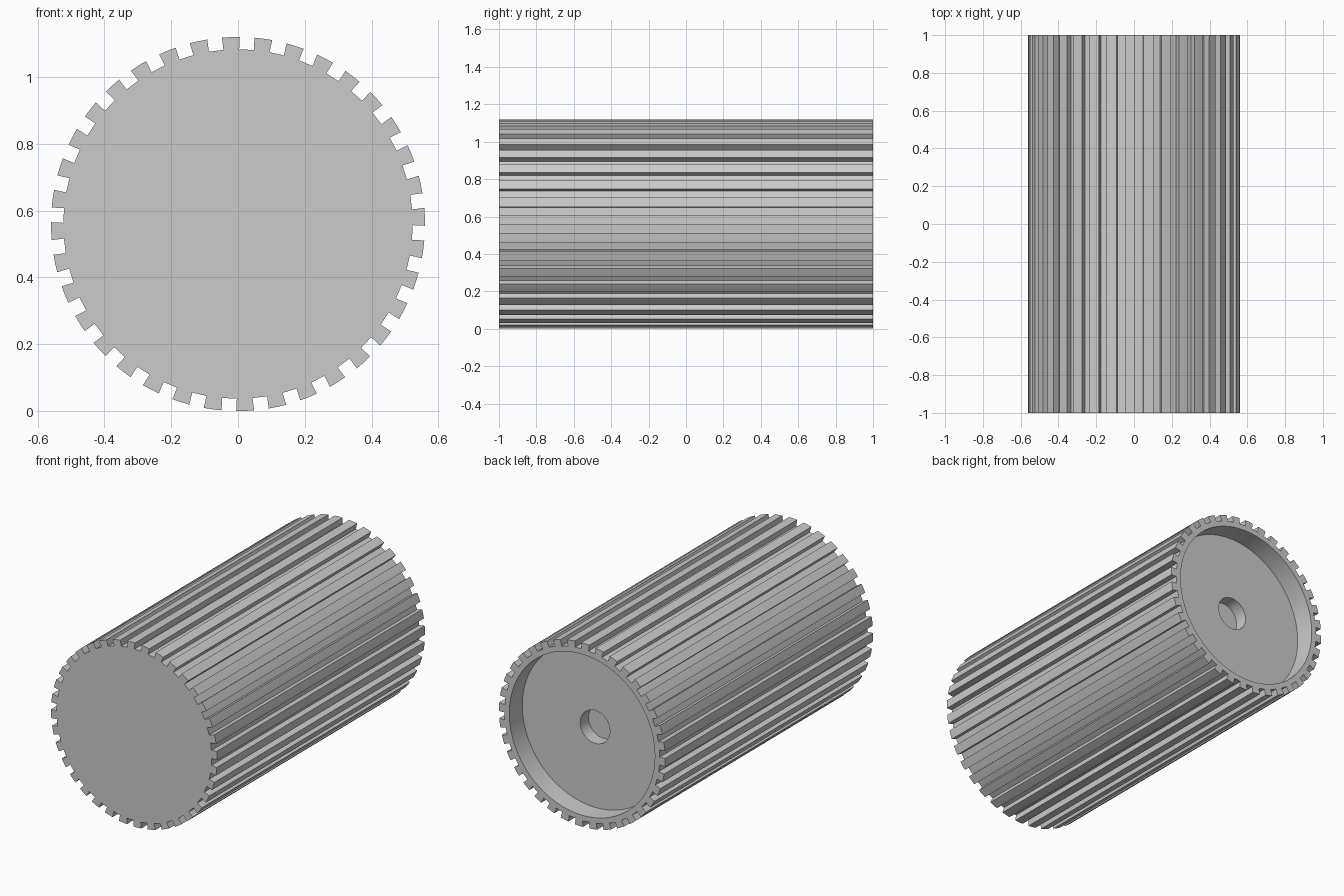
import bpy, bmesh
from math import radians, cos, sin, asin

if "Cube" in bpy.data.objects:
    bpy.data.objects.remove(bpy.data.objects["Cube"])

TEETH = 36
TIP, ROOT = 0.56, 0.523          # radii of tooth tips and groove floors
HALF_GROOVE = 0.022              # parallel-sided grooves
PHASE = radians(-2.8)            # angle of the first groove
PITCH = radians(360 / TEETH)
CENTRE_Z = 0.56


def polar(r, a):
    return r * cos(a), r * sin(a)


def gear_profile():
    """Per groove: floor corners, tooth edge, tooth middle, next tooth edge."""
    floor_a = asin(HALF_GROOVE / ROOT)
    tip_a = asin(HALF_GROOVE / TIP)
    pts = []
    for i in range(TEETH):
        a = PHASE + i * PITCH
        pts += [polar(ROOT, a - floor_a), polar(ROOT, a + floor_a),
                polar(TIP, a + tip_a), polar(TIP, a + PITCH / 2),
                polar(TIP, a + PITCH - tip_a)]
    return pts


def circle_profile(r):
    """Circle with the same number of points as the gear outline."""
    step = PITCH / 5
    return [polar(r, PHASE + (i - 0.5) * step) for i in range(TEETH * 5)]


bm = bmesh.new()


def ring(profile, y):
    return [bm.verts.new((x, y, z + CENTRE_Z)) for x, z in profile]


# Toothed body, rim, recess in the back and blind centre hole
rings = [
    ring(gear_profile(), -1),
    ring(gear_profile(), 1),
    ring(circle_profile(0.49), 1),
    ring(circle_profile(0.49), 0.875),
    ring(circle_profile(0.10), 0.875),
    ring(circle_profile(0.10), 0.795),
]
for a, b in zip(rings, rings[1:]):
    n = len(a)
    for i in range(n):
        j = (i + 1) % n
        bm.faces.new((a[i], a[j], b[j], b[i]))
bm.faces.new(rings[0])
bm.faces.new(rings[-1])
bmesh.ops.recalc_face_normals(bm, faces=bm.faces)

mesh = bpy.data.meshes.new("toothed_roller")
bm.to_mesh(mesh)
bm.free()
roller = bpy.data.objects.new("toothed_roller", mesh)
bpy.context.collection.objects.link(roller)

# Single grey material
grey = bpy.data.materials.new("plain_grey")
grey.use_nodes = True
colour = (0.6, 0.6, 0.6, 1)
grey.diffuse_color = colour
grey.node_tree.nodes["Principled BSDF"].inputs["Base Color"].default_value = colour
mesh.materials.append(grey)

# Smooth recess walls, crisp teeth
bpy.ops.object.select_all(action="DESELECT")
roller.select_set(True)
bpy.context.view_layer.objects.active = roller
bpy.ops.object.shade_smooth_by_angle(angle=radians(20))
